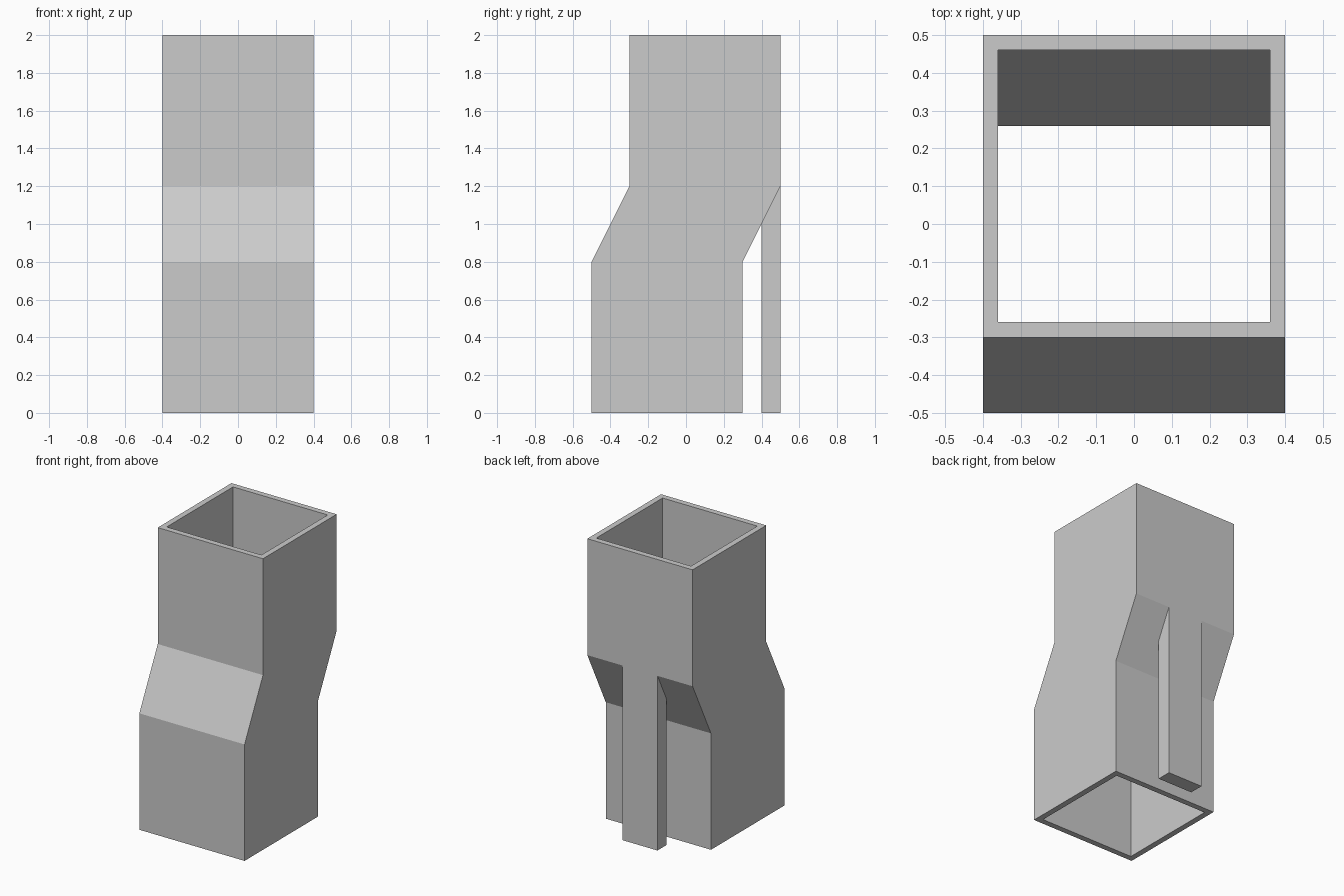
import bpy, bmesh

if "Cube" in bpy.data.objects:
    bpy.data.objects.remove(bpy.data.objects["Cube"])

WALL = 0.04
SECTIONS = [(0.0, -0.1), (0.8, -0.1), (1.2, 0.1), (2.0, 0.1)]  # z, y centre


def finish(name, bm):
    bmesh.ops.recalc_face_normals(bm, faces=bm.faces)
    mesh = bpy.data.meshes.new(name)
    bm.to_mesh(mesh)
    bm.free()
    obj = bpy.data.objects.new(name, mesh)
    bpy.context.collection.objects.link(obj)
    return obj


def bridge(bm, rings):
    for a, b in zip(rings, rings[1:]):
        for i in range(len(a)):
            j = (i + 1) % len(a)
            bm.faces.new((a[i], a[j], b[j], b[i]))


# Hollow offset duct: outer rings going up, inner rings coming back down
bm = bmesh.new()


def square_ring(z, yc, half):
    return [bm.verts.new((sx * half, yc + sy * half, z))
            for sx, sy in ((-1, -1), (1, -1), (1, 1), (-1, 1))]


rings = [square_ring(z, y, 0.4) for z, y in SECTIONS]
rings += [square_ring(z, y, 0.4 - WALL) for z, y in reversed(SECTIONS)]
bridge(bm, rings + rings[:1])
finish("offset_duct", bm)

# Solid rear support post, cut at the top to meet the sloped wall
bm = bmesh.new()
profile = [(0.4, 0.0), (0.5, 0.0), (0.5, 1.2), (0.4, 1.0)]
half_width = 0.8 / 6
ends = [[bm.verts.new((x, y, z)) for y, z in profile]
        for x in (-half_width, half_width)]
bridge(bm, ends)
for end in ends:
    bm.faces.new(end)
finish("rear_support_post", bm)
